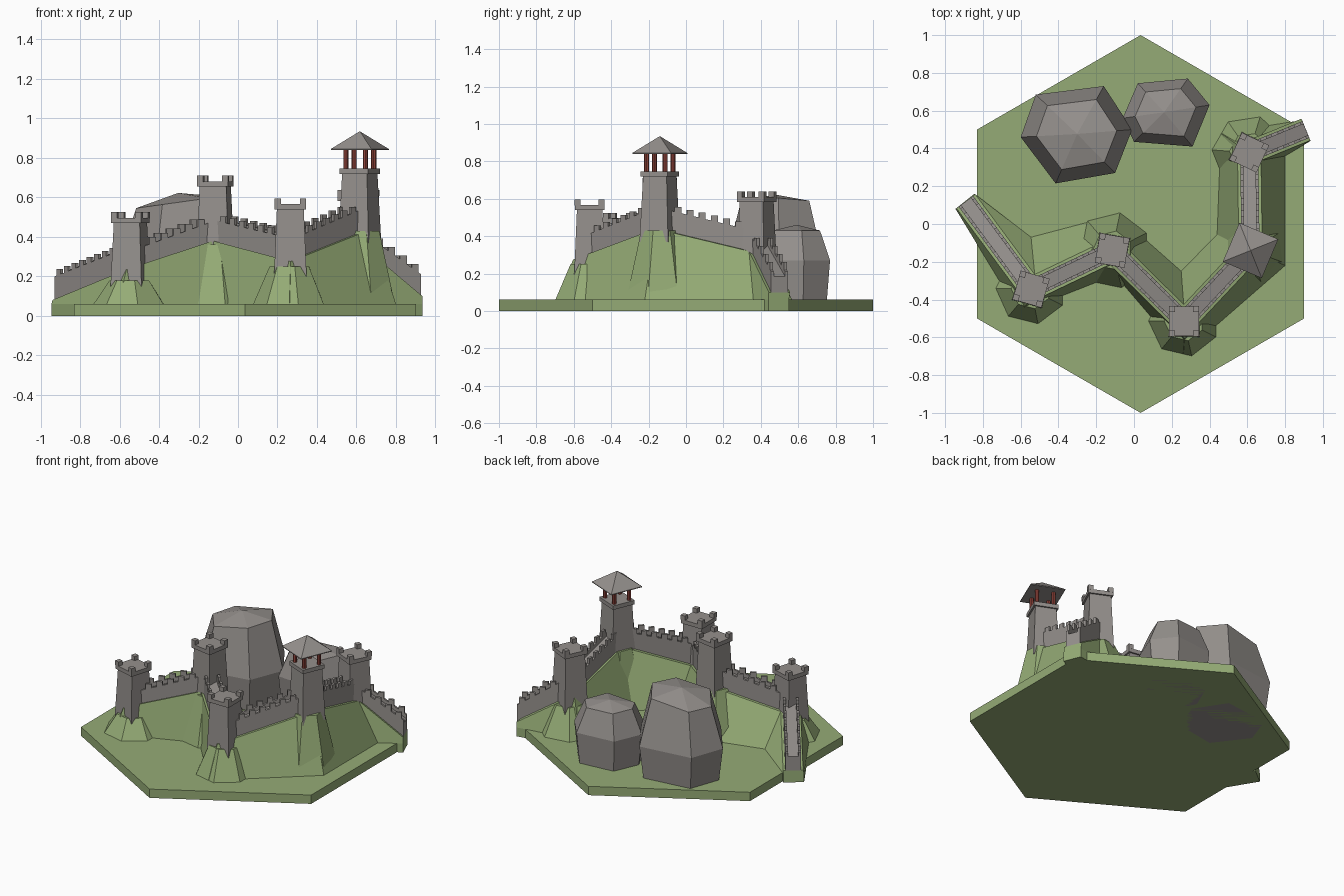
import bpy, bmesh, math
from mathutils import Vector, Matrix

if "Cube" in bpy.data.objects:
    bpy.data.objects.remove(bpy.data.objects["Cube"])

def material(name, rgb):
    m = bpy.data.materials.new(name)
    m.diffuse_color = (*rgb, 1)
    m.use_nodes = True
    m.node_tree.nodes["Principled BSDF"].inputs["Base Color"].default_value = m.diffuse_color
    return m

GREEN = material("grass green", (0.30, 0.41, 0.18))
STONE = material("stone grey", (0.30, 0.28, 0.265))
RED = material("post red", (0.30, 0.06, 0.045))

def finish(name, bm, mat):
    bmesh.ops.recalc_face_normals(bm, faces=bm.faces)
    me = bpy.data.meshes.new(name)
    bm.to_mesh(me)
    bm.free()
    me.materials.append(mat)
    ob = bpy.data.objects.new(name, me)
    bpy.context.collection.objects.link(ob)
    return ob

def loft(bm, sections):
    """Skin a row of equal-length closed sections and cap both ends."""
    rings = [[bm.verts.new(p) for p in s] for s in sections]
    n = len(rings[0])
    for a, b in zip(rings, rings[1:]):
        for i in range(n):
            j = (i + 1) % n
            bm.faces.new((a[i], a[j], b[j], b[i]))
    bm.faces.new(rings[0])
    bm.faces.new(rings[-1][::-1])

def ring(c, r, z, n, phase):
    return [(c[0] + r * math.cos(phase + i * math.tau / n),
             c[1] + r * math.sin(phase + i * math.tau / n), z) for i in range(n)]

def square(c, h, z, rot):
    return ring(c, h * math.sqrt(2), z, 4, rot + math.pi / 4)

# hexagonal ground tile
bm = bmesh.new()
loft(bm, [ring((0.035, 0), 1, z, 6, math.pi / 2) for z in (0, 0.06)])
finish("ground_tile", bm, GREEN)

# path nodes: centre, ridge height, wall height, outer foot, inner foot
NODES = [
    ((-0.89, 0.12), 0.08, 0.20, (-0.945, 0.08), (-0.845, 0.16)),
    ((-0.545, -0.345), 0.235, 0.335, (-0.61, -0.47), (-0.545, -0.07)),
    ((-0.115, -0.14), 0.38, 0.49, (-0.10, -0.27), (-0.09, 0.05)),
    ((0.265, -0.515), 0.275, 0.40, (0.26, -0.69), (0.25, -0.25)),
    ((0.617, -0.14), 0.44, 0.55, (0.80, -0.22), (0.44, -0.055)),
    ((0.61, 0.378), 0.32, 0.425, (0.80, 0.36), (0.46, 0.48)),
    ((0.91, 0.50), 0.10, 0.21, (0.935, 0.44), (0.89, 0.55)),
]
P = [Vector(n[0]) for n in NODES]

# winding ridge that carries the wall
bm = bmesh.new()
sections = []
for i, (c, zr, zw, out, inn) in enumerate(NODES):
    d0 = (P[i] - P[i - 1]).normalized() if i else (P[1] - P[0]).normalized()
    d1 = (P[i + 1] - P[i]).normalized() if i < len(P) - 1 else d0
    t = (d0 + d1).normalized()
    side = Vector((-t.y, t.x)) * 0.062 / max(0.5, t.dot(d0))
    a, b = P[i] - side, P[i] + side
    sections.append([(*out, 0), (*out, 0.06), (a.x, a.y, zr), (b.x, b.y, zr),
                     (*inn, 0.06), (*inn, 0)])
loft(bm, sections)
finish("hill_ridge", bm, GREEN)

# wall runs with parapets and battlements on both sides
H, T = 0.048, 0.016
for k in range(len(P) - 1):
    a, b = P[k], P[k + 1]
    d = (b - a).normalized()
    s = Vector((-d.y, d.x))
    length = (b - a).length

    def at(f, u, z):
        p = a.lerp(b, f) + s * u
        return (p.x, p.y, z)

    def top(f):
        return NODES[k][2] * (1 - f) + NODES[k + 1][2] * f

    bm = bmesh.new()
    run = []
    for f in (0, 1):
        z, base = top(f), NODES[k + f][1] - 0.04
        run.append([at(f, -H, base), at(f, H, base), at(f, H, z), at(f, H - T, z),
                    at(f, H - T, z - 0.025), at(f, T - H, z - 0.025),
                    at(f, T - H, z), at(f, -H, z)])
    loft(bm, run)
    n = round(length / 0.068)
    for j in range(n):
        f0 = (j + 0.22) / n
        f1 = f0 + 0.56 / n
        zt = top((f0 + f1) / 2) + 0.03
        for u0, u1 in ((-H, T - H), (H - T, H)):
            loft(bm, [[at(f, u0, top(f) - 0.005), at(f, u1, top(f) - 0.005),
                       at(f, u1, zt), at(f, u0, zt)] for f in (f0, f1)])
    finish(f"wall_run_{k + 1}", bm, STONE)

# towers on mounds: node, rotation, base z, top z, mound radius, mound phase
TOWERS = [
    (1, -16, 0.18, 0.525, 0.19, -130),
    (2, -10, 0.36, 0.71, 0.205, 27),
    (3, 0, 0.25, 0.595, 0.19, -129),
    (4, -23, 0.43, 0.775, 0.19, -20),
    (5, -25, 0.25, 0.638, 0.20, 73),
]
for k, rot, zb, zt, mr, ph in TOWERS:
    c, rot = NODES[k][0], math.radians(rot)
    bm = bmesh.new()
    loft(bm, [ring(c, mr, 0.055, 7, math.radians(ph)),
              ring(c, 0.105, zb, 7, math.radians(ph))])
    finish(f"tower_mound_{k}", bm, GREEN)

    bm = bmesh.new()
    loft(bm, [square(c, 0.083, zb - 0.06, rot), square(c, 0.068, zt - 0.05, rot)])
    loft(bm, [square(c, 0.079, z, rot) for z in (zt - 0.056, zt - 0.029)])
    if k != 4:
        for p in ring(c, 0.064 * math.sqrt(2), 0, 4, rot + math.pi / 4):
            loft(bm, [square(p, 0.016, z, rot) for z in (zt - 0.032, zt)])
    finish(f"tower_{k}", bm, STONE)

# lookout posts and pyramid roof
c, rot = NODES[4][0], math.radians(-23)
bm = bmesh.new()
for p in ring(c, 0.076, 0, 4, rot + math.pi / 4):
    loft(bm, [ring(p, 0.013, z, 8, 0) for z in (0.74, 0.85)])
finish("lookout_posts", bm, RED)
bm = bmesh.new()
loft(bm, [square(c, 0.112, 0.84, rot), square(c, 0.112, 0.845, rot),
          square(c, 0.001, 0.934, rot)])
finish("lookout_roof", bm, STONE)

# two faceted boulders: widest outline, then scaled rings and a low apex
def boulder(name, outline, levels, apex, tilt):
    n = len(outline)
    cx = sum(p[0] for p in outline) / n
    cy = sum(p[1] for p in outline) / n
    bm = bmesh.new()
    rings = []
    for z, s in levels:
        k = tilt if z == levels[-1][0] else 0
        rings.append([(cx + (x - cx) * s, cy + (y - cy) * s, z + k * (x - cx))
                      for x, y in outline])
    rings.append([(cx + (x - cx) * 0.01, cy + (y - cy) * 0.01, apex) for x, y in outline])
    loft(bm, rings)
    finish(name, bm, STONE)

boulder("large_boulder",
        [(-0.6, 0.46), (-0.52, 0.685), (-0.16, 0.73), (-0.01, 0.5), (-0.1, 0.27),
         (-0.415, 0.215)],
        [(0, 0.88), (0.28, 1), (0.575, 0.72)], 0.622, 0.1)
boulder("small_boulder",
        [(-0.06, 0.56), (0.02, 0.745), (0.285, 0.77), (0.4, 0.63), (0.31, 0.41),
         (0.0, 0.435)],
        [(0, 0.88), (0.27, 1), (0.43, 0.7)], 0.46, 0.0)
